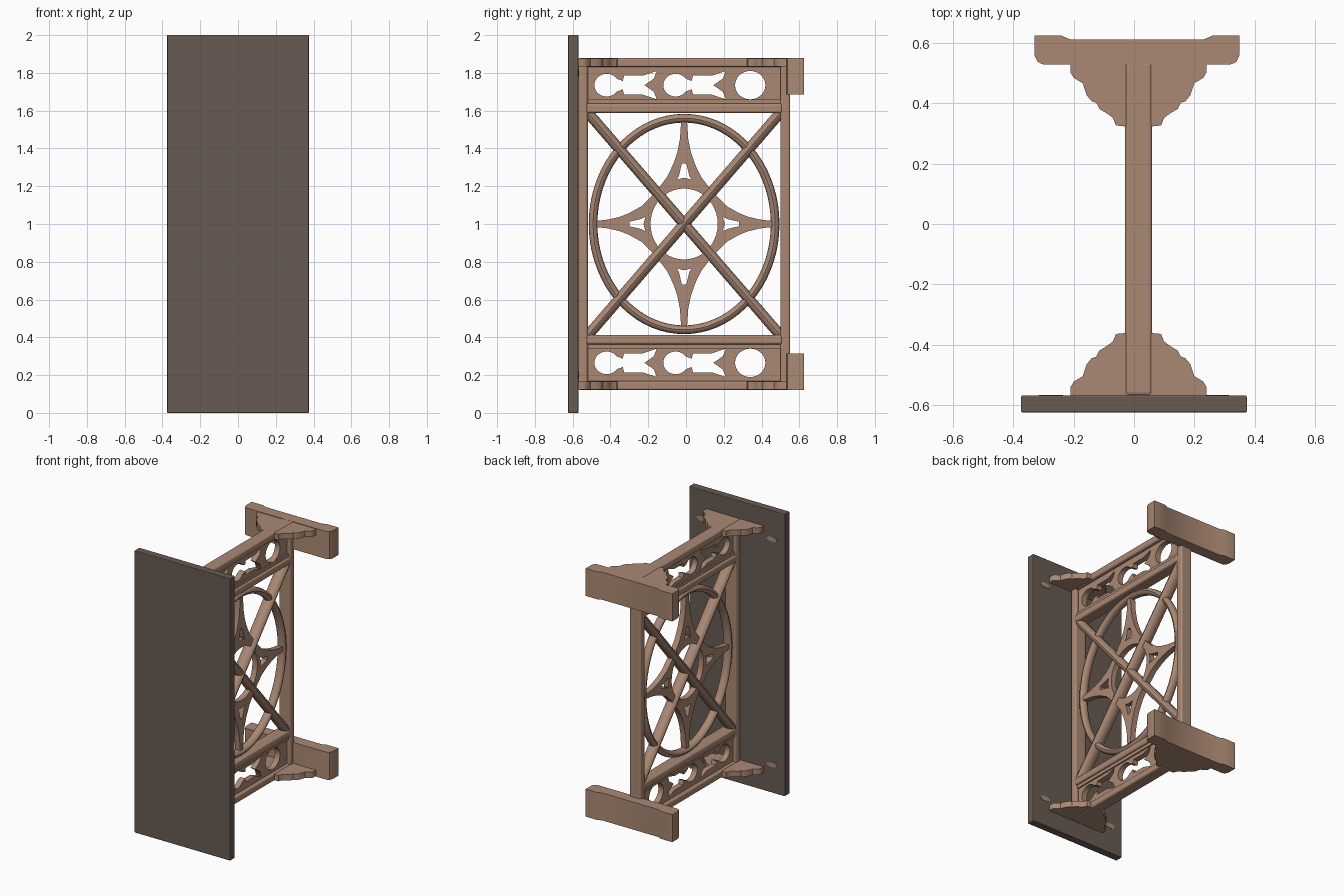
import bpy, bmesh, math
from mathutils import Matrix

if "Cube" in bpy.data.objects:
    bpy.data.objects.remove(bpy.data.objects["Cube"])

CX = 0.015  # frame centre plane


def material(name, rgb):
    m = bpy.data.materials.new(name)
    m.diffuse_color = (*rgb, 1)
    m.use_nodes = True
    m.node_tree.nodes["Principled BSDF"].inputs["Base Color"].default_value = m.diffuse_color
    return m


BROWN = material("light_brown", (0.40, 0.25, 0.172))
DARK = material("dark_brown", (0.14, 0.105, 0.085))

# local x,y,z -> world y,z,x
SIDE = Matrix(((0, 0, 1, 0), (1, 0, 0, 0), (0, 1, 0, 0), (0, 0, 0, 1)))


def curve_to_mesh(name, cu, matrix, mat):
    """Turn a curve into a clean mesh object."""
    ob = bpy.data.objects.new(name, cu)
    bpy.context.collection.objects.link(ob)
    bpy.ops.object.select_all(action='DESELECT')
    ob.select_set(True)
    bpy.context.view_layer.objects.active = ob
    bpy.ops.object.convert(target='MESH')
    ob = bpy.context.view_layer.objects.active
    me = ob.data
    me.transform(matrix)
    bm = bmesh.new()
    bm.from_mesh(me)
    bmesh.ops.remove_doubles(bm, verts=bm.verts, dist=1e-5)
    bmesh.ops.recalc_face_normals(bm, faces=bm.faces)
    bm.to_mesh(me)
    bm.free()
    me.materials.clear()
    me.materials.append(mat)
    bpy.ops.object.shade_smooth_by_angle(angle=math.radians(35))
    return ob


def add_spline(cu, pts, cyclic):
    sp = cu.splines.new('POLY')
    sp.points.add(len(pts) - 1)
    for p, co in zip(sp.points, pts):
        p.co = (co[0], co[1], co[2] if len(co) > 2 else 0, 1)
    sp.use_cyclic_u = cyclic


def plate(name, loops, thick, matrix, mat):
    """Flat outline with holes, given a thickness."""
    cu = bpy.data.curves.new(name, 'CURVE')
    cu.dimensions = '2D'
    cu.fill_mode = 'BOTH'
    cu.extrude = thick / 2
    for l in loops:
        add_spline(cu, l, True)
    return curve_to_mesh(name, cu, matrix, mat)


def tube(name, pts, r, cyclic, mat, deep=1.0):
    """Rod along (y, z) points in the frame plane, stretched in x by deep."""
    cu = bpy.data.curves.new(name, 'CURVE')
    cu.dimensions = '3D'
    cu.bevel_depth = r
    cu.bevel_resolution = 4
    cu.use_fill_caps = True
    add_spline(cu, [(0, y, z) for y, z in pts], cyclic)
    stretch = Matrix.Diagonal((deep, 1, 1, 1))
    return curve_to_mesh(name, cu, Matrix.Translation((CX, 0, 0)) @ stretch, mat)


def box(name, lo, hi, mat, bevel=0.0):
    bm = bmesh.new()
    bmesh.ops.create_cube(bm, size=1)
    for v in bm.verts:
        v.co = [lo[i] + (v.co[i] + 0.5) * (hi[i] - lo[i]) for i in range(3)]
    if bevel:
        bmesh.ops.bevel(bm, geom=bm.edges[:], offset=bevel, segments=3, profile=0.5, affect='EDGES')
    me = bpy.data.meshes.new(name)
    bm.to_mesh(me)
    bm.free()
    me.materials.append(mat)
    ob = bpy.data.objects.new(name, me)
    bpy.context.collection.objects.link(ob)
    return ob


def ellipse(cx, cy, rx, ry, n=40, a0=0, a1=360, closed=True):
    steps = n if closed else n - 1
    return [(cx + rx * math.cos(math.radians(a0 + (a1 - a0) * i / steps)),
             cy + ry * math.sin(math.radians(a0 + (a1 - a0) * i / steps))) for i in range(n)]


def mirror_x(half):
    """Close a half outline by reflecting it in x."""
    return half + [(-x, y) for x, y in reversed(half)]


def move(x, y, z):
    return Matrix.Translation((x, y, z))


def opening(c, z):
    """One pierced opening: round eye, pinched neck, forked tail."""
    pts = ellipse(c, z, 0.065, 0.06, 28, 35, 325, closed=False)
    tail = [(0.085, -0.022), (0.092, -0.05), (0.19, -0.05), (0.265, -0.075), (0.25, -0.035)]
    pts += [(c + x, z + y) for x, y in tail]
    pts.append((c + 0.2, z))
    return pts + [(c + x, z - y) for x, y in reversed(tail)]


# Front slab
box("front_slab", (-0.375, -0.625, 0), (0.375, -0.57, 2), DARK, 0.004)

# Posts
box("front_post", (-0.03, -0.57, 0.15), (0.06, -0.52, 1.85), BROWN, 0.012)
box("back_post", (-0.03, 0.50, 0.15), (0.06, 0.55, 1.85), BROWN, 0.012)

# Half outlines of the bracket and the back foot
bracket = mirror_x([(0.225, 0), (0.225, 0.03), (0.215, 0.047), (0.185, 0.065), (0.172, 0.105),
                    (0.155, 0.125), (0.14, 0.13), (0.13, 0.15), (0.105, 0.165), (0.085, 0.18),
                    (0.075, 0.205), (0.045, 0.208)])
foot = mirror_x([(0.312, 0.53), (0.33, 0.538), (0.34, 0.56), (0.34, 0.625), (0.25, 0.625), (0.22, 0.612)])

# Parts repeated at the bottom and top
for level, s in (("lower", -1), ("upper", 1)):
    def span(a, b):
        return sorted((1 + s * a, 1 + s * b))

    # Rails
    z0, z1 = span(0.83, 0.88)
    box(level + "_outer_rail", (-0.03, -0.57, z0), (0.06, 0.54, z1), BROWN, 0.012)
    a, b = span(0.587, 0.637)
    box(level + "_inner_rail", (-0.03, -0.53, a), (0.06, 0.51, b), BROWN, 0.012)
    a, b = span(0.63, 0.66)
    box(level + "_rail_step", (-0.015, -0.53, a), (0.045, 0.51, b), BROWN)

    # Pierced panel
    zc = 1 + s * 0.735
    a, b = span(0.635, 0.835)
    plate(level + "_pierced_panel",
          [[(-0.525, a), (0.505, a), (0.505, b), (-0.525, b)],
           opening(-0.42, zc), opening(-0.055, zc), ellipse(0.34, zc, 0.08, 0.075)],
          0.04, move(CX, 0, 0) @ SIDE, BROWN)

    # Scalloped brackets against the slab and the back foot
    zb = (z0 + z1) / 2
    plate(level + "_front_bracket", [bracket], 0.042, move(CX, -0.57, zb), BROWN)
    plate(level + "_back_bracket", [[(x, -y) for x, y in bracket]], 0.042, move(CX, 0.532, zb), BROWN)

    # Back foot with thicker ends
    a, b = span(0.685, 0.88)
    plate(level + "_back_foot", [foot], b - a, move(0.01, 0, (a + b) / 2), BROWN)

    # Small oval pads on the slab
    for side, x in (("left", -0.275), ("right", 0.275)):
        plate(f"{level}_{side}_slab_pad", [ellipse(x, 0, 0.04, 0.018, 24)], 0.004,
              move(0, -0.569, 1 + s * 0.8) @ Matrix.Rotation(math.pi / 2, 4, 'X'), BROWN)

# Oval ring
tube("oval_ring", ellipse(-0.01, 1, 0.482, 0.56, 72), 0.023, True, BROWN, 1.3)

# Crossed diagonal braces
tube("falling_brace", [(-0.52, 1.59), (0.50, 0.41)], 0.028, False, BROWN, 1.4)
tube("rising_brace", [(-0.52, 0.41), (0.50, 1.59)], 0.028, False, BROWN, 1.5)

# Four-pointed star with a round centre and triangular piercings
arc = [(0.016, 0.54), (0.022, 0.45), (0.036, 0.38), (0.056, 0.32), (0.09, 0.25), (0.15, 0.17),
       (0.225, 0.095), (0.29, 0.058), (0.34, 0.038), (0.40, 0.024), (0.465, 0.016)]
star = mirror_x(arc + [(x, -y) for x, y in reversed(arc)])
tri = [(-0.038, 0.235), (0, 0.245), (0.038, 0.235), (0.026, 0.26), (0.012, 0.32), (-0.012, 0.32), (-0.026, 0.26)]
holes = [ellipse(0, 0, 0.178, 0.188)]
for q in (1, -1):
    holes.append([(x, q * y) for x, y in tri])
    holes.append([(q * (y - 0.03), x) for x, y in tri])
plate("star_ornament", [star] + holes, 0.04, move(CX, -0.01, 1) @ SIDE, BROWN)
